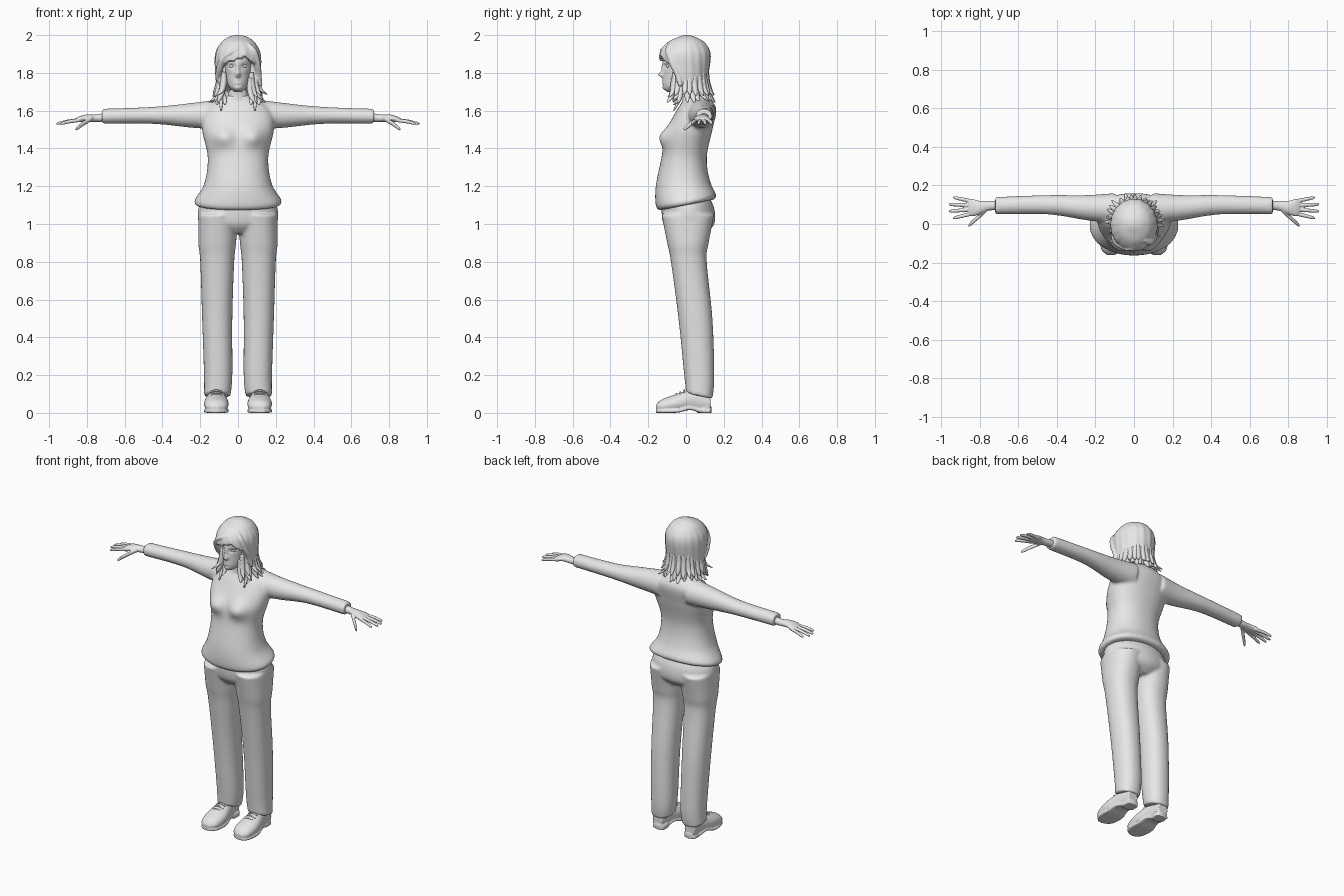
import bpy
import bmesh
import math
import random
from mathutils import Vector, Matrix

random.seed(4)
if "Cube" in bpy.data.objects:
    bpy.data.objects.remove(bpy.data.objects["Cube"])

grey = bpy.data.materials.new("plain_grey")
grey.use_nodes = True
grey.diffuse_color = (.8, .8, .8, 1)
for node in grey.node_tree.nodes:
    if node.type == "BSDF_PRINCIPLED":
        node.inputs["Base Color"].default_value = grey.diffuse_color


def spline(rows, steps):
    """Smoothly interpolate the rows of a loft."""
    rows = [Vector(row) for row in rows]
    padded = [rows[0]] + rows + [rows[-1]]
    result = []
    for before, start, end, after in zip(padded, padded[1:], padded[2:], padded[3:]):
        for step in range(steps):
            t = step / steps
            cubic = 3 * (start - end) + after - before
            square = 2 * before - 5 * start + 4 * end - after
            result.append(start + t / 2 * (end - before + t * (square + t * cubic)))
    return result + [rows[-1]]


def tube(bm, axis, rows, sides=32, steps=6, power=1, mirror=1):
    """Loft ovals; each row is a position on the axis, then the two pairs of limits."""
    rings = []
    for along, low_u, high_u, low_v, high_v in spline(rows, steps):
        ring = []
        for side in range(sides):
            angle = math.tau * side / sides
            cosine, sine = math.cos(angle), math.sin(angle)
            u = math.copysign(abs(cosine) ** power, cosine)
            v = math.copysign(abs(sine) ** power, sine)
            u = (low_u + high_u + u * (high_u - low_u)) / 2
            v = (low_v + high_v + v * (high_v - low_v)) / 2
            place = {"x": (along, u, v), "y": (u, along, v), "z": (u, v, along)}[axis]
            ring.append(bm.verts.new((mirror * place[0], place[1], place[2])))
        rings.append(ring)
    for lower, upper in zip(rings, rings[1:]):
        for side in range(sides):
            bm.faces.new((lower[side], lower[side - 1], upper[side - 1], upper[side]))
    bm.faces.new(rings[0])
    bm.faces.new(rings[-1])
    return [vert for ring in rings for vert in ring]


def upright(bm, rows, sides, steps=8, power=1):
    """Loft a symmetric body from rows of height, front, back and half width."""
    limits = [(z, -half, half, front, back) for z, front, back, half in rows]
    return tube(bm, "z", limits, sides, steps, power)


def strand(bm, axis, rows, mirror=1):
    """Loft a thin round shape from rows of position, two centres and a radius."""
    limits = [(along, u - radius, u + radius, v - radius, v + radius)
              for along, u, v, radius in rows]
    return tube(bm, axis, limits, sides=14, mirror=mirror)


def press(verts, x, z, wide, tall, depth):
    """Move the front surface in or out with a soft mirrored bump."""
    for vert in verts:
        if vert.co.y < -.02:
            across = (abs(vert.co.x) - x) / wide
            upward = (vert.co.z - z) / tall
            vert.co.y += depth * math.exp(-across * across - upward * upward)


def finish(name, bm, voxel=None, relax=0):
    """Make the object, optionally fusing its overlapping pieces."""
    bmesh.ops.recalc_face_normals(bm, faces=bm.faces)
    mesh = bpy.data.meshes.new(name)
    bm.to_mesh(mesh)
    bm.free()
    mesh.materials.append(grey)
    mesh.polygons.foreach_set("use_smooth", [True] * len(mesh.polygons))
    obj = bpy.data.objects.new(name, mesh)
    bpy.context.collection.objects.link(obj)
    if voxel:
        fuse = obj.modifiers.new("Fuse", "REMESH")
        fuse.mode = "VOXEL"
        fuse.voxel_size = voxel
        fuse.use_smooth_shade = True
    if relax:
        smooth = obj.modifiers.new("Relax", "SMOOTH")
        smooth.factor = .5
        smooth.iterations = relax


# Sweater: torso with bust and slanted hem, fused with both sleeves
bm = bmesh.new()
torso = upright(bm, [(1.07, -.14, .15, .22), (1.1, -.16, .16, .23), (1.2, -.16, .13, .18),
                     (1.35, -.13, .11, .16), (1.5, -.1, .14, .19), (1.6, -.05, .16, .18),
                     (1.65, -.02, .14, .12), (1.68, -.02, .11, .07)], sides=64, power=.9)
press(torso, x=.08, z=1.46, wide=.06, tall=.05, depth=-.04)
for vert in torso:
    hem = max(0, 1 - (vert.co.z - 1.07) * 5)
    vert.co.z += hem * (vert.co.y + .15) / 5
sleeve = [(.1, 0, .16, 1.5, 1.66), (.25, .02, .15, 1.51, 1.64),
          (.45, .05, .15, 1.53, 1.62), (.72, .05, .14, 1.53, 1.61)]
for mirror in (1, -1):
    tube(bm, "x", sleeve, mirror=mirror)
finish("sweater", bm, voxel=.009, relax=4)

# Trousers: hips fused with both legs, cuffs lower at the heel
bm = bmesh.new()
upright(bm, [(.95, -.08, .1, .1), (1, -.12, .15, .2), (1.08, -.13, .15, .21),
             (1.15, -.13, .12, .18)], sides=48)
leg = [(.09, .04, .18, 0, .14), (.2, .03, .18, -.01, .15), (.5, .03, .19, -.04, .14),
       (.8, .02, .2, -.08, .11), (.9, .01, .21, -.1, .12), (1.05, 0, .21, -.13, .15)]
for mirror in (1, -1):
    for vert in tube(bm, "z", leg, power=.9, mirror=mirror):
        cuff = max(0, 1 - vert.co.z * 4)
        vert.co.z -= cuff * (vert.co.y - .07) / 3
finish("trousers", bm, voxel=.009, relax=3)

last = [(-.16, .1, .14, .02, .04), (-.13, .06, .17, 0, .07), (-.05, .05, .18, 0, .1),
        (.05, .07, .16, 0, .13), (.13, .08, .15, 0, .11)]
palm = [(.7, .07, .12, 1.54, 1.59), (.75, .07, .12, 1.54, 1.58), (.8, .05, .12, 1.54, 1.58),
        (.84, .04, .13, 1.54, 1.57), (.86, .05, .12, 1.54, 1.56)]


def digit(bm, root, tip, radius, mirror):
    """Loft a slightly bent finger from root to tip."""
    root, tip = Vector(root), Vector(tip)
    rows = []
    for t, taper in ((0, 1), (.5, 1), (.9, .8), (1, .3)):
        point = root.lerp(tip, t)
        bend = .05 * t * (1 - t)
        rows.append((point.x, point.y, point.z + bend * .3, radius * taper))
    strand(bm, "x", rows, mirror)


for side_name, mirror in (("left", 1), ("right", -1)):
    # Shoe: flat-bottomed upper, arched sole and heel block
    bm = bmesh.new()
    for vert in tube(bm, "y", last, mirror=mirror):
        vert.co.z = max(vert.co.z, .014)
    sole = [(along, inner, outer, 0, .02) for along, inner, outer, low, high in last]
    for vert in tube(bm, "y", sole, power=.4, mirror=mirror):
        arch = (vert.co.y - .02) / .04
        vert.co.z += .016 * math.exp(-arch * arch)
    heel = [(height, .07, .15, .06, .135) for height in (0, .03)]
    tube(bm, "z", heel, power=.7, mirror=mirror)
    finish(side_name + "_shoe", bm, voxel=.005, relax=1)

    # Laces: short arched bars climbing the instep
    bm = bmesh.new()
    for bar in range(3):
        along, height = .02 * bar - .05, .01 * bar + .1
        rows = [(.115 + reach, along, height - abs(reach) / 3, .005)
                for reach in (-.03, 0, .03)]
        strand(bm, "x", rows, mirror)
    finish(side_name + "_laces", bm)

    # Hand: palm, four fanned fingers and a drooping thumb
    bm = bmesh.new()
    tube(bm, "x", palm, mirror=mirror)
    for finger in range(4):
        reach = .94 + .025 * math.sin(math.pi * finger / 3)
        digit(bm, root=(.83, .056 + .02 * finger, 1.55),
              tip=(reach, .03 + .036 * finger, 1.53), radius=.01, mirror=mirror)
    digit(bm, root=(.77, .07, 1.56), tip=(.86, -.01, 1.5), radius=.013, mirror=mirror)
    finish(side_name + "_hand", bm, voxel=.004, relax=1)

# Head: neck fused with a sculpted face
bm = bmesh.new()
strand(bm, "z", [(1.6, 0, .05, .08), (1.68, 0, .04, .06), (1.78, 0, .02, .05)])
face = upright(bm, [(1.7, -.1, -.03, .02), (1.73, -.12, .02, .05), (1.8, -.12, .1, .07),
                    (1.88, -.12, .11, .08), (1.95, -.09, .09, .07), (1.98, -.04, .04, .03)],
               sides=96)
nose = dict(x=0, z=1.79, wide=.013, tall=.013, depth=-.026)
bridge = dict(x=0, z=1.82, wide=.01, tall=.03, depth=-.01)
eye_socket = dict(x=.032, z=1.835, wide=.017, tall=.011, depth=.012)
lips = dict(x=0, z=1.752, wide=.02, tall=.01, depth=-.009)
mouth_line = dict(x=0, z=1.752, wide=.02, tall=.003, depth=.006)
chin = dict(x=0, z=1.717, wide=.02, tall=.012, depth=-.008)
for feature in (nose, bridge, eye_socket, lips, mouth_line, chin):
    press(face, **feature)
finish("head", bm, voxel=.004)

# Eyes: flattened balls set in the sockets
bm = bmesh.new()
for x in (.032, -.032):
    place = Matrix.Translation((x, -.094, 1.835)) @ Matrix.Diagonal((1.3, 1, .8, 1))
    bmesh.ops.create_uvsphere(bm, u_segments=20, v_segments=12, radius=.012, matrix=place)
finish("eyes", bm)

# Hair: ridged cap cut back around the face, with a side-swept fringe
bm = bmesh.new()
cap = upright(bm, [(1.66, -.03, .1, .08), (1.72, -.08, .1, .11), (1.8, -.13, .12, .12),
                   (1.9, -.14, .13, .12), (1.96, -.1, .1, .09), (1.99, -.04, .05, .05),
                   (2, -.01, .02, .01)], sides=96)
for vert in cap:
    x, y, z = vert.co
    ridge = math.sin(17 * math.atan2(y, x) + 9 * z) * min(.012, (2 - z) / 8)
    vert.co.x += x * ridge
    vert.co.y += y * ridge
    fringe = 1.88 - max((.04 - x) * .3, (x - .04) * .8)
    if z < fringe:
        throat = min(1, max(0, (1.74 - z) * 25))
        vert.co.y = max(vert.co.y, -.055 + .065 * throat)
strand(bm, "z", [(1.96, .04, -.08, .01), (1.92, -.02, -.12, .02), (1.87, -.08, -.1, .02),
                 (1.81, -.1, -.07, .018), (1.76, -.11, -.04, .01)])
strand(bm, "z", [(1.96, .05, -.08, .01), (1.92, .08, -.09, .02), (1.85, .1, -.07, .02),
                 (1.78, .11, -.04, .016), (1.73, .12, -.03, .01)])
finish("hair_cap", bm, voxel=.0055, relax=2)

# Hair ends: two layers of flicked tips, and front locks resting on the chest
bm = bmesh.new()
count = 38
for lock in range(count):
    angle = math.radians(-48 + 276 * lock / count + random.uniform(-5, 5))
    lift = .03 * (lock % 2) + random.uniform(-.01, .01)
    flick = random.uniform(.13, .16)
    rows = []
    for height, spread, radius in ((1.78, .1, .012), (1.73, .1, .017),
                                   (1.68, .115, .015), (1.65, flick, .004)):
        rows.append((height + lift, spread * math.cos(angle),
                     .01 + spread * math.sin(angle), radius))
    strand(bm, "z", rows)
for mirror in (1, -1):
    for x, tip in ((.09, 1.6), (.07, 1.63), (.11, 1.63)):
        strand(bm, "z", [(1.78, .09, -.04, .012), (1.72, .09, -.03, .014),
                         (1.66, x, -.035, .012), (tip, x, -.065, .004)], mirror)
finish("hair_ends", bm)
